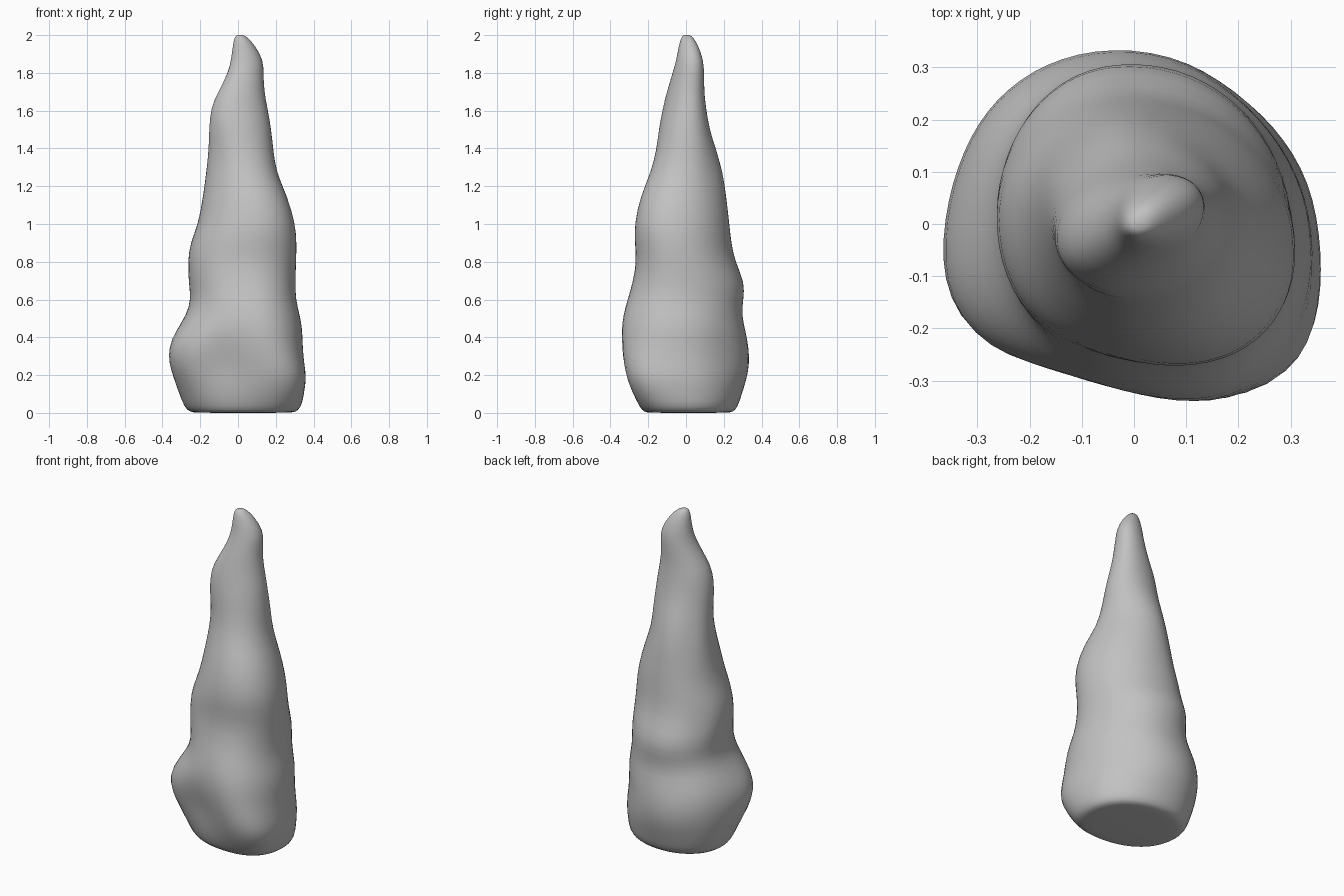
import bpy
import bmesh
from math import cos, sin, exp, pi, radians, copysign

SEGMENTS = 32

# Each row, in millimetres: height, then reach to -x, +x, -y, +y
PROFILE = [
    (4, -256, 306, -222, 250),
    (30, -286, 334, -244, 276),
    (100, -312, 345, -274, 298),
    (180, -338, 354, -300, 326),
    (260, -354, 346, -320, 344),
    (350, -354, 342, -337, 344),
    (440, -320, 344, -340, 328),
    (520, -272, 328, -330, 306),
    (600, -250, 307, -309, 310),
    (690, -262, 305, -282, 316),
    (800, -268, 309, -262, 263),
    (900, -256, 312, -272, 242),
    (1000, -212, 305, -275, 232),
    (1150, -187, 262, -242, 217),
    (1270, -172, 204, -188, 202),
    (1400, -157, 187, -157, 162),
    (1500, -155, 177, -147, 126),
    (1620, -145, 156, -122, 106),
    (1700, -104, 139, -102, 96),
    (1800, -53, 135, -71, 97),
    (1870, -36, 135, -51, 92),
    (1950, -27, 87, -37, 63),
    (1990, -18, 49, -25, 37),
    (2002, -4, 26, -10, 18),
]

# Lumps and hollows: bearing in degrees, height, depth
LUMPS = [
    (215, 0.32, 0.058),
    (165, 0.3, -0.012),
    (135, 0.27, -0.012),
    (45, 0.3, -0.02),
    (315, 0.19, 0.062),
    (295, 0.38, 0.018),
    (258, 0.28, -0.05),
    (110, 0.45, -0.015),
    (225, 0.76, 0.024),
    (145, 0.8, -0.018),
    (135, 1.25, -0.018),
    (225, 1.38, -0.012),
    (55, 1.3, -0.012),
]


def lump_offset(angle, height):
    """Sum of the soft bumps at one point of the surface."""
    total = 0.0
    for bearing, level, depth in LUMPS:
        turn = cos(angle - radians(bearing))
        total += depth * exp((turn - 1) * 8) * exp(-((height - level) / 0.16) ** 2)
    return total


def lean(height):
    """Diagonal skew of the cross-section, changing towards the tip."""
    if height < 1.2:
        return -0.08 - 0.08 * height
    return min(0.2, -0.18 + (height - 1.2))


def rounded(value):
    """Slightly squared circle coordinate."""
    return copysign(abs(value) ** 0.95, value)


def add_ring(bm, row, scale=1.0, drop=0.0):
    height, left, right, front, back = (value / 1000 for value in row)
    ring = []
    for step in range(SEGMENTS):
        angle = 2 * pi * step / SEGMENTS
        bump = lump_offset(angle, height)
        half_x = (right - left) / 2 * scale + bump
        half_y = (back - front) / 2 * scale + bump
        x = (left + right) / 2 + half_x * rounded(cos(angle))
        y = (front + back) / 2 + half_y * rounded(sin(angle + lean(height)))
        ring.append(bm.verts.new((x, y, height - drop)))
    return ring


def build_spire():
    bm = bmesh.new()
    # Flat foot, then the lofted body
    rings = [add_ring(bm, PROFILE[0], 0.88, 0.004)]
    rings += [add_ring(bm, row) for row in PROFILE]
    for lower, upper in zip(rings, rings[1:]):
        for i in range(SEGMENTS):
            j = (i + 1) % SEGMENTS
            bm.faces.new((lower[i], lower[j], upper[j], upper[i]))
    # Close both ends
    bm.faces.new(list(reversed(rings[0])))
    bm.faces.new(rings[-1])
    mesh = bpy.data.meshes.new("rock_spire")
    bm.to_mesh(mesh)
    bm.free()
    spire = bpy.data.objects.new("rock_spire", mesh)
    bpy.context.collection.objects.link(spire)
    return spire


def make_material(name, colour):
    material = bpy.data.materials.new(name)
    material.use_nodes = True
    material.diffuse_color = colour
    shader = material.node_tree.nodes["Principled BSDF"]
    shader.inputs["Base Color"].default_value = colour
    return material


default_cube = bpy.data.objects.get("Cube")
if default_cube:
    bpy.data.objects.remove(default_cube, do_unlink=True)

spire = build_spire()
spire.data.materials.append(make_material("stone_grey", (0.54, 0.54, 0.54, 1)))
spire.data.shade_smooth()

# Soften the rings into one continuous surface
smoothing = spire.modifiers.new("smoothing", "SUBSURF")
smoothing.levels = 1
smoothing.render_levels = 1
